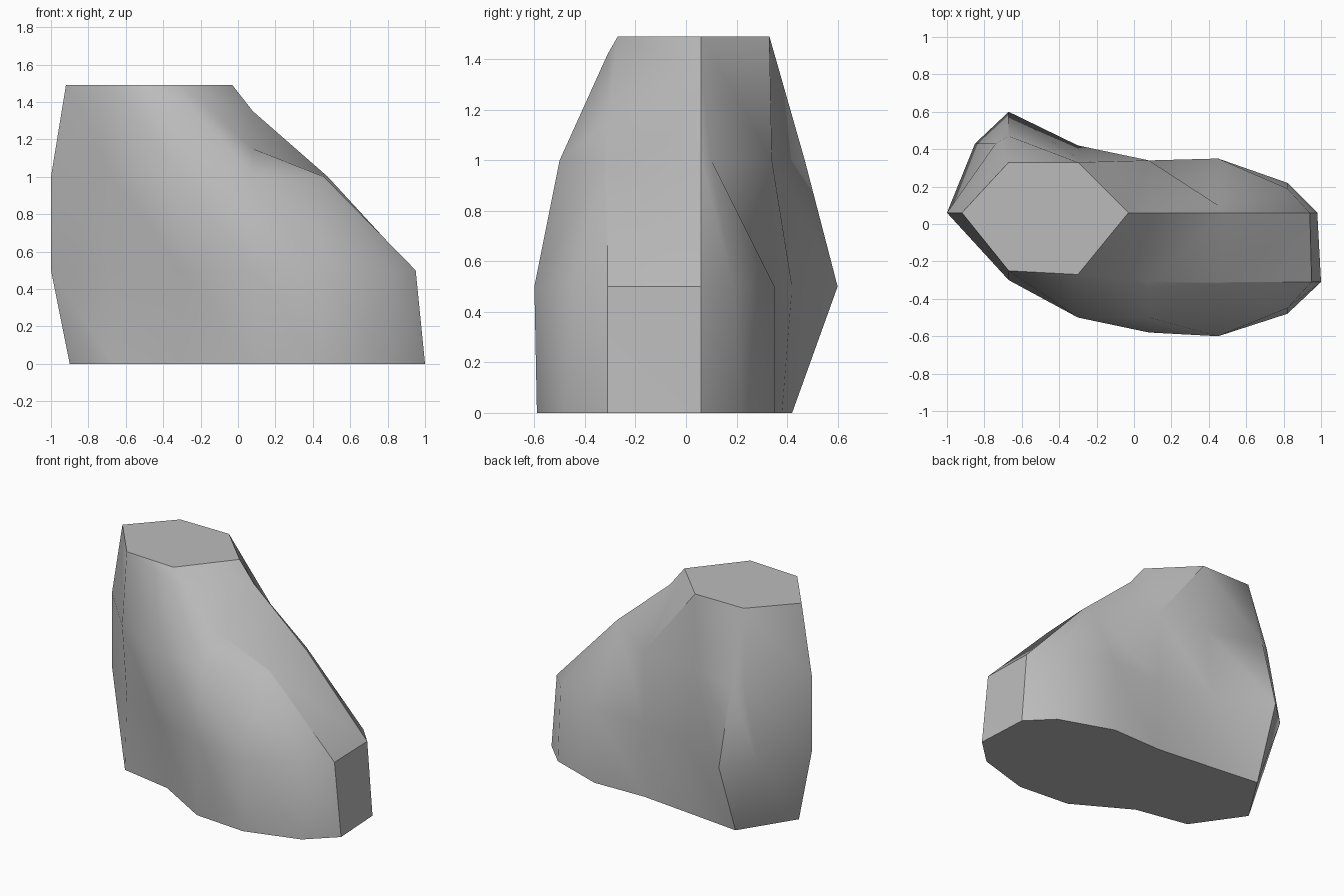
import bpy
import bmesh
import math

default_cube = bpy.data.objects.get("Cube")
if default_cube:
    bpy.data.objects.remove(default_cube, do_unlink=True)

# Single stone colour
stone = bpy.data.materials.new("stone_grey")
stone.use_nodes = True
grey = (0.5, 0.5, 0.5, 1.0)
stone.diffuse_color = grey
stone.node_tree.nodes["Principled BSDF"].inputs["Base Color"].default_value = grey

bm = bmesh.new()


def ring(height, outline):
    """Counter-clockwise outline; repeated points share one vertex."""
    found = {}
    for point in outline:
        if point not in found:
            found[point] = bm.verts.new((*point, height))
    return [found[point] for point in outline]


def add_face(*corners):
    if len(set(corners)) == len(corners):
        bm.faces.new(corners)


def strip(lower, upper):
    """Triangles between two closed loops of equal length."""
    for i in range(len(lower)):
        j = (i + 1) % len(lower)
        add_face(lower[i], lower[j], upper[i])
        add_face(lower[j], upper[j], upper[i])


# Outlines of the rock at the ground, the bulge and the shoulder
base = ring(0, [(1, -.31), (.98, .06), (.82, .22), (.45, .35), (.08, .34),
                (-.3, .38), (-.67, .42), (-.67, .42), (-.9, .06), (-.67, -.27),
                (-.3, -.34), (.08, -.56), (.45, -.59), (.82, -.48)])
bulge = ring(.5, [(.95, -.31), (.94, .06), (.82, .19), (.45, .35), (.08, .34),
                  (-.3, .42), (-.67, .6), (-.85, .43), (-1, .06), (-.67, -.25),
                  (-.3, -.43), (.08, -.58), (.45, -.6), (.82, -.45)])
shoulder = ring(1, [(.46, -.31), (.48, .06), (.45, .1), (.45, .1), (.08, .34),
                    (-.3, .35), (-.67, .47), (-.74, .43), (-1, .06), (-.67, -.3),
                    (-.3, -.5), (.08, -.5), (.45, -.32), (.45, -.32)])
strip(base, bulge)
strip(bulge, shoulder)

# Flat summit and the ledge leading down from it
summit = ring(1.49, [(-.03, .06), (-.3, .33), (-.67, .33),
                     (-.92, .06), (-.67, -.25), (-.3, -.27)])
right, back_right, back_left, left, front_left, front_right = summit
slope_front = bm.verts.new((.08, -.31, 1.15))
slope_back = bm.verts.new((.08, .06, 1.35))
ledge = bm.verts.new((-.3, -.31, 1.42))

# Upper walls, as pairs of shoulder corner and the corner above it
lower = [shoulder[i] for i in (0, 1, 3, 4, 4, 5, 6, 7, 8, 9, 10, 10, 11, 11, 12)]
upper = [slope_front, slope_back, slope_back, right, back_right, back_right,
         back_left, back_left, left, front_left, front_left, ledge, ledge,
         slope_front, slope_front]
strip(lower, upper)
add_face(front_right, ledge, slope_front)
add_face(front_right, slope_front, slope_back, right)
add_face(front_left, ledge, front_right)

# Flat top and underside
add_face(*summit)
add_face(*reversed(list(dict.fromkeys(base))))
bmesh.ops.recalc_face_normals(bm, faces=bm.faces)

mesh = bpy.data.meshes.new("rock")
bm.to_mesh(mesh)
bm.free()
mesh.materials.append(stone)
rock = bpy.data.objects.new("rock", mesh)
bpy.context.collection.objects.link(rock)

# Smooth the gentle bends, keep the hard ridges
bpy.ops.object.select_all(action="DESELECT")
rock.select_set(True)
bpy.context.view_layer.objects.active = rock
bpy.ops.object.shade_smooth_by_angle(angle=math.radians(35))
